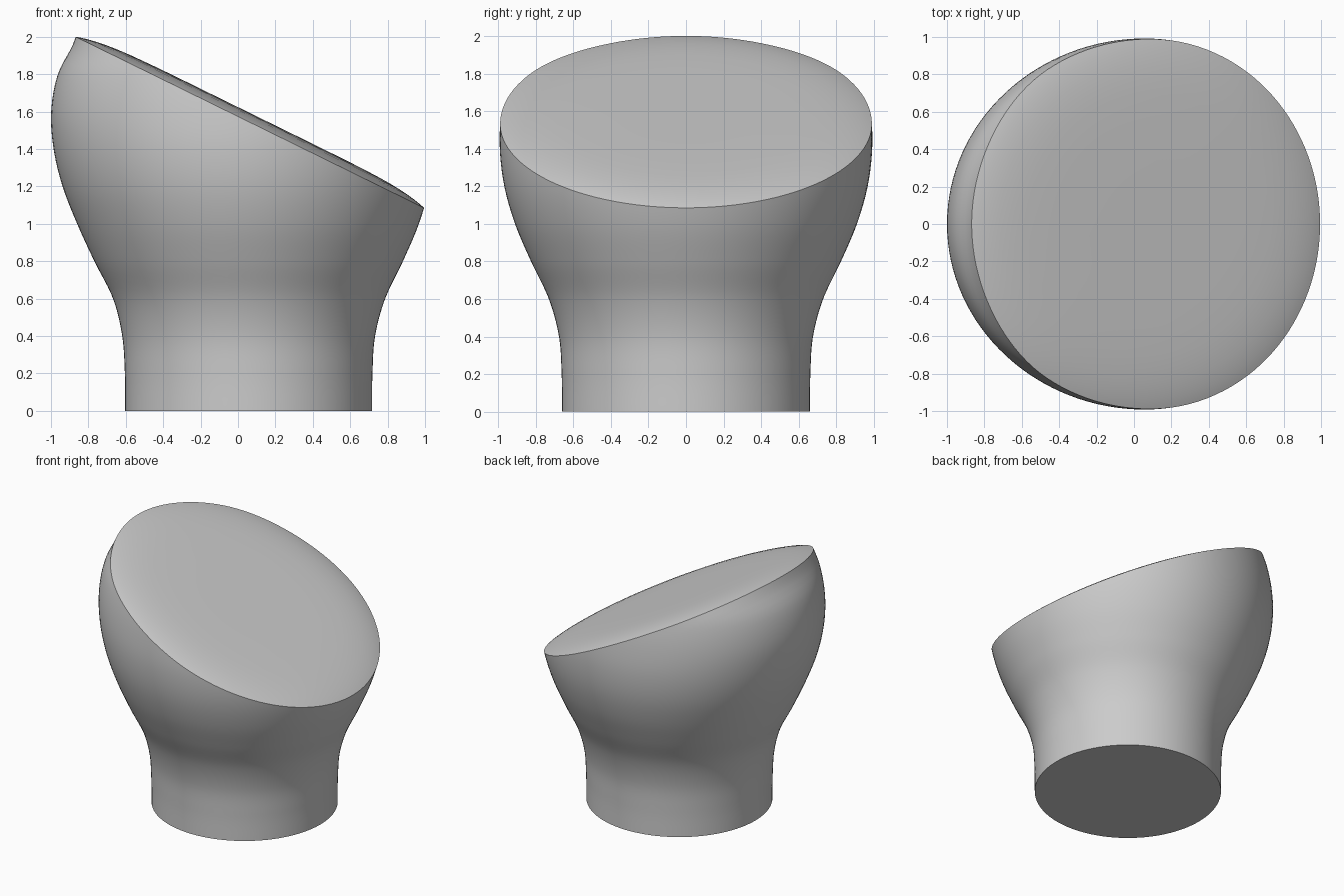
import bpy, bmesh, math

if "Cube" in bpy.data.objects:
    bpy.data.objects.remove(bpy.data.objects["Cube"])

CX = 0.057          # axis of the neck
SEG, RINGS = 128, 48
STEP = 0.2          # height spacing of the profile samples
BACK = [.66, .662, .676, .725, .825, .917, .995, 1.043, 1.056, 1.02, .925]
SIDE = [.66, .662, .676, .73, .825, .91, .967, .991, .985, .96, .92]


def sample(table, z):
    """Catmull-Rom interpolation of a radius table."""
    i = max(0, min(len(table) - 2, int(z / STEP)))
    t = z / STEP - i
    p0, p1 = table[max(i - 1, 0)], table[i]
    p2, p3 = table[i + 1], table[min(i + 2, len(table) - 1)]
    return p1 + 0.5 * t * (p2 - p0 + t * (2*p0 - 5*p1 + 4*p2 - p3 + t * (3*(p1 - p2) + p3 - p0)))


def wall(a, z):
    """Point on the side wall; the tall side bulges further than the rest."""
    ry = sample(SIDE, z)
    rx = sample(BACK, z) if math.cos(a) < 0 else ry
    return (CX + rx * math.cos(a), ry * math.sin(a), z)


def plane(x):
    return 2.0 - (x + 0.868) * (0.915 / 1.863)


def rim_height(a):
    lo, hi = 0.8, 2.05
    for _ in range(40):
        mid = (lo + hi) / 2
        if mid < plane(wall(a, mid)[0]):
            lo = mid
        else:
            hi = mid
    return lo


bm = bmesh.new()
angles = [2 * math.pi * i / SEG for i in range(SEG)]
tops = [rim_height(a) for a in angles]

# Flared wall, rising from round neck to slanted rim
rings = [[bm.verts.new(wall(a, h * k / RINGS)) for a, h in zip(angles, tops)]
         for k in range(RINGS + 1)]

# Slightly domed slanted cap
rim = [v.co.copy() for v in rings[-1]]
mx = (rim[0].x + rim[SEG // 2].x) / 2
DOME, NX, NZ = 0.045, 0.44, 0.898
for s in (.985, .965, .94, .9, .85, .78, .7, .55, .35, .15):
    h = DOME * (1 - s ** 7)
    rings.append([bm.verts.new((mx + (p.x - mx) * s + NX * h, p.y * s,
                                plane(mx + (p.x - mx) * s) + NZ * h)) for p in rim])
for lower, upper in zip(rings, rings[1:]):
    for i in range(SEG):
        j = (i + 1) % SEG
        bm.faces.new((lower[i], lower[j], upper[j], upper[i]))
bm.faces.new(rings[-1])
bm.faces.new(rings[0][::-1])    # flat underside
bmesh.ops.recalc_face_normals(bm, faces=bm.faces)

mesh = bpy.data.meshes.new("slanted_knob")
bm.to_mesh(mesh)
bm.free()
knob = bpy.data.objects.new("slanted_knob", mesh)
bpy.context.collection.objects.link(knob)
bpy.context.view_layer.objects.active = knob
knob.select_set(True)
bpy.ops.object.shade_smooth_by_angle(angle=math.radians(35))
